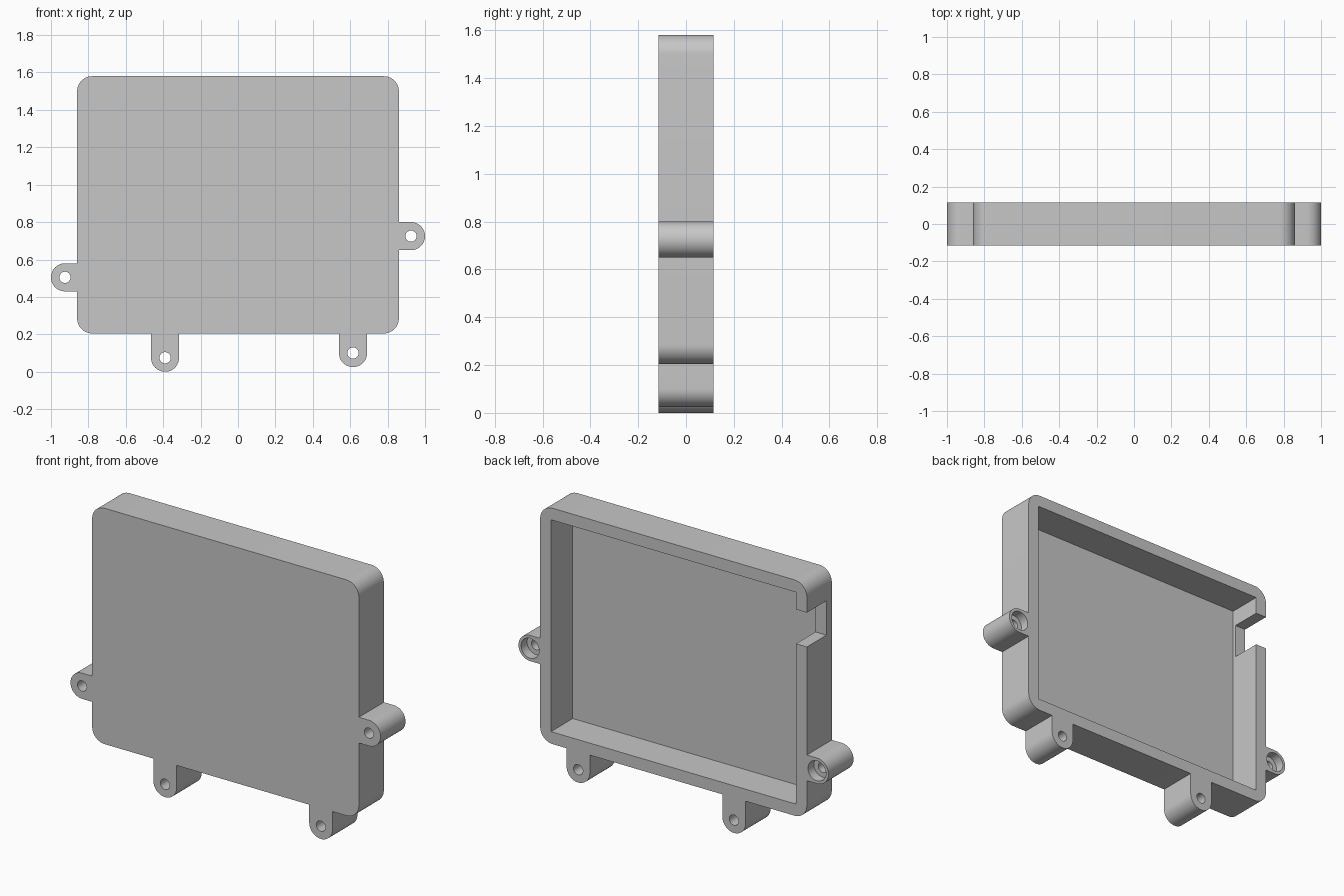
import bpy, bmesh
from math import sin, cos, pi, radians

cube = bpy.data.objects.get("Cube")
if cube:
    bpy.data.objects.remove(cube, do_unlink=True)

FRONT, BACK = -0.115, 0.115
LEFT, BOTTOM, TOP = 0.86, 0.205, 1.58
WALL, FLOOR = 0.07, 0.03

grey = bpy.data.materials.new("light grey plastic")
grey.use_nodes = True
colour = (0.57, 0.57, 0.57, 1)
grey.diffuse_color = colour
grey.node_tree.nodes["Principled BSDF"].inputs["Base Color"].default_value = colour


def arc(cx, cz, r, start, end, steps):
    angles = [radians(start + (end - start) * i / steps) for i in range(steps + 1)]
    return [(cx + r * cos(a), cz + r * sin(a)) for a in angles]


def extrude(name, outline, y0, y1):
    """Solid made from an x-z outline, running from y0 to y1."""
    bm = bmesh.new()
    face = bm.faces.new([bm.verts.new((x, y0, z)) for x, z in outline])
    top = bmesh.ops.extrude_face_region(bm, geom=[face])["geom"]
    verts = [v for v in top if isinstance(v, bmesh.types.BMVert)]
    bmesh.ops.translate(bm, verts=verts, vec=(0, y1 - y0, 0))
    bmesh.ops.recalc_face_normals(bm, faces=bm.faces)
    mesh = bpy.data.meshes.new(name)
    bm.to_mesh(mesh)
    bm.free()
    mesh.materials.append(grey)
    obj = bpy.data.objects.new(name, mesh)
    bpy.context.collection.objects.link(obj)
    return obj


def rect(x0, x1, z0, z1):
    return [(x0, z0), (x1, z0), (x1, z1), (x0, z1)]


def activate(obj):
    bpy.ops.object.select_all(action='DESELECT')
    obj.select_set(True)
    bpy.context.view_layer.objects.active = obj


def cut(obj, outline, y0, y1):
    cutter = extrude("cutter", outline, y0, y1)
    mod = obj.modifiers.new("cut", 'BOOLEAN')
    mod.operation, mod.solver, mod.object = 'DIFFERENCE', 'EXACT', cutter
    activate(obj)
    bpy.ops.object.modifier_apply(modifier=mod.name)
    bpy.data.objects.remove(cutter, do_unlink=True)


def smooth(obj):
    activate(obj)
    bpy.ops.object.shade_smooth_by_angle(angle=radians(30))


# Rounded tray with an open back
R = 0.08
outline = []
for cx, cz, a in ((LEFT - R, TOP - R, 0), (R - LEFT, TOP - R, 90),
                  (R - LEFT, BOTTOM + R, 180), (LEFT - R, BOTTOM + R, 270)):
    outline += arc(cx, cz, R, a, a + 90, 12)
case = extrude("case_tray", outline, FRONT, BACK)
cut(case, rect(WALL - LEFT, LEFT - WALL, BOTTOM + WALL, TOP - WALL), FRONT + FLOOR, BACK + 0.1)

# Cable notch through the right wall
cut(case, rect(-LEFT - 0.1, WALL - LEFT + 0.05, 1.21, 1.41), -0.065, BACK + 0.1)
smooth(case)


# Screw lugs: rounded tabs that meet the tray wall
def lug(name, cx, cz, angle, root, counterbore):
    tab = arc(cx, cz, 0.075, angle - 90, angle + 90, 24)
    if angle == 270:
        tab += [(tab[-1][0], root), (tab[0][0], root)]
    else:
        tab += [(root, tab[-1][1]), (root, tab[0][1])]
    obj = extrude(name, tab, FRONT, BACK)
    cut(obj, arc(cx, cz, 0.03, 0, 360, 32)[:-1], FRONT - 0.1, BACK + 0.1)
    if counterbore:
        cut(obj, arc(cx, cz, 0.058, 0, 360, 32)[:-1], BACK - 0.055, BACK + 0.1)
    smooth(obj)


lug("left_lug", 0.925, 0.725, 0, LEFT, True)
lug("right_lug", -0.925, 0.505, 180, -LEFT, True)
lug("bottom_left_lug", 0.615, 0.1, 270, BOTTOM, False)
lug("bottom_right_lug", -0.39, 0.075, 270, BOTTOM, False)
